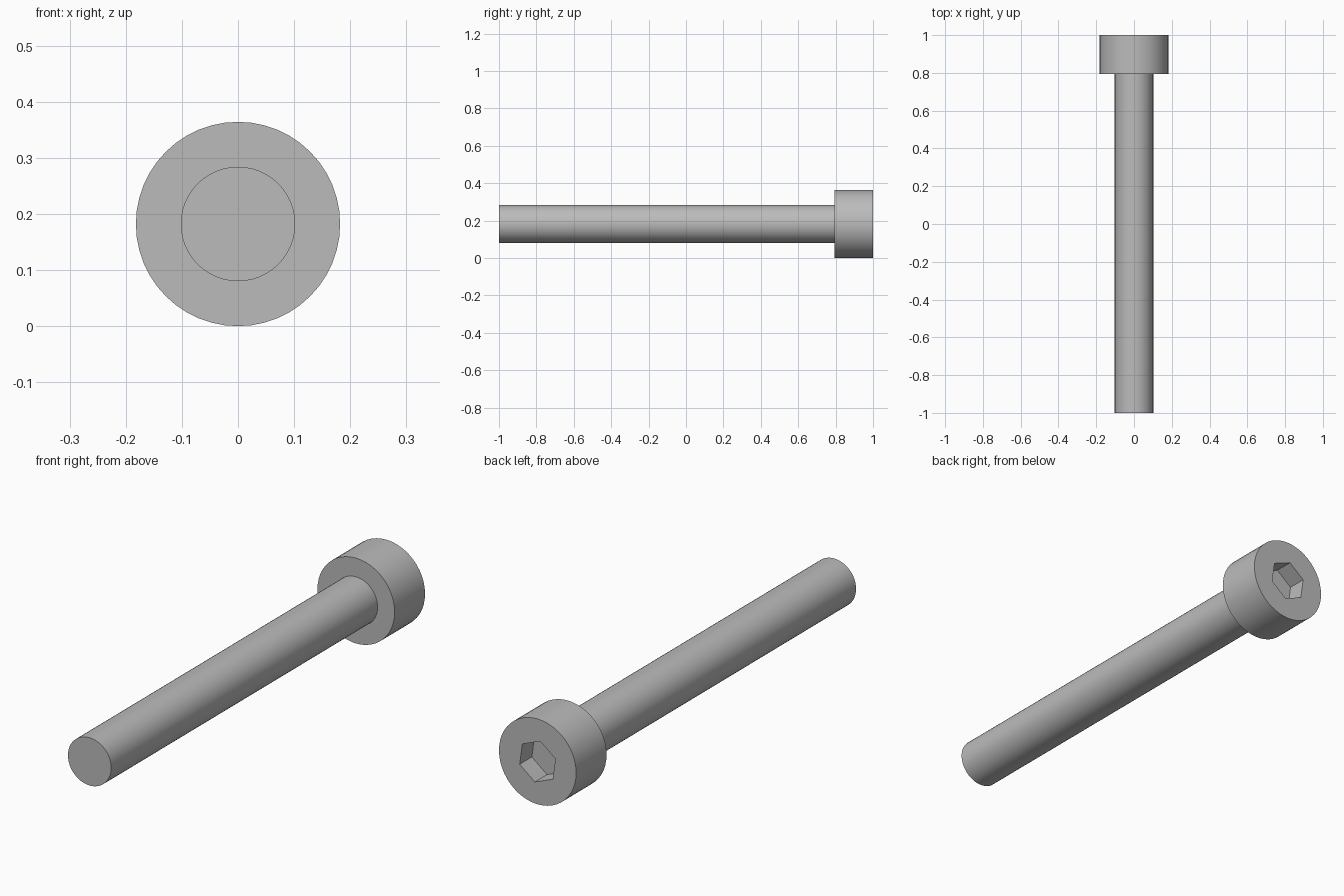
import bpy, bmesh
from math import cos, sin, tau, radians

cube = bpy.data.objects.get("Cube")
if cube:
    bpy.data.objects.remove(cube, do_unlink=True)

HEAD_R, SHANK_R = 0.182, 0.102
HEAD_Y = 0.795
SOCKET_R, SOCKET_DEPTH, SOCKET_TURN = 0.091, 0.082, radians(38)
SIDES = 48

steel = bpy.data.materials.new("steel grey")
steel.use_nodes = True
grey = (0.5, 0.5, 0.5, 1)
steel.diffuse_color = grey
steel.node_tree.nodes["Principled BSDF"].inputs["Base Color"].default_value = grey


def ring(bm, radius, y, sides, turn=0.0):
    """Circle of vertices around the bolt axis."""
    angles = [turn + tau * i / sides for i in range(sides)]
    return [bm.verts.new((radius * cos(a), y, HEAD_R + radius * sin(a))) for a in angles]


def loop_edges(bm, verts):
    pairs = zip(verts, verts[1:] + verts[:1])
    return [bm.edges.get(p) or bm.edges.new(p) for p in pairs]


def bridge(bm, a, b):
    bmesh.ops.bridge_loops(bm, edges=loop_edges(bm, a) + loop_edges(bm, b))


def annulus(bm, outer, inner):
    """Flat face between two rings that may differ in side count."""
    bmesh.ops.triangle_fill(bm, use_beauty=True,
                            edges=loop_edges(bm, outer) + loop_edges(bm, inner))


def finish(bm, name):
    bmesh.ops.recalc_face_normals(bm, faces=bm.faces[:])
    mesh = bpy.data.meshes.new(name)
    bm.to_mesh(mesh)
    bm.free()
    mesh.materials.append(steel)
    obj = bpy.data.objects.new(name, mesh)
    bpy.context.collection.objects.link(obj)
    bpy.ops.object.select_all(action="DESELECT")
    obj.select_set(True)
    bpy.context.view_layer.objects.active = obj
    bpy.ops.object.shade_smooth_by_angle(angle=radians(30))


# Plain cylindrical shank, open where it meets the head
bm = bmesh.new()
tip = ring(bm, SHANK_R, -1, SIDES)
root = ring(bm, SHANK_R, HEAD_Y, SIDES)
bridge(bm, tip, root)
bm.faces.new(tip)
finish(bm, "shank")

# Cylindrical head with a blind hexagonal socket
bm = bmesh.new()
under_inner = ring(bm, SHANK_R, HEAD_Y, SIDES)
under_outer = ring(bm, HEAD_R, HEAD_Y, SIDES)
top_outer = ring(bm, HEAD_R, 1, SIDES)
socket_rim = ring(bm, SOCKET_R, 1, 6, SOCKET_TURN)
socket_floor = ring(bm, SOCKET_R, 1 - SOCKET_DEPTH, 6, SOCKET_TURN)
bridge(bm, under_inner, under_outer)
bridge(bm, under_outer, top_outer)
annulus(bm, top_outer, socket_rim)
bridge(bm, socket_rim, socket_floor)
bm.faces.new(socket_floor)
finish(bm, "socket_head")
